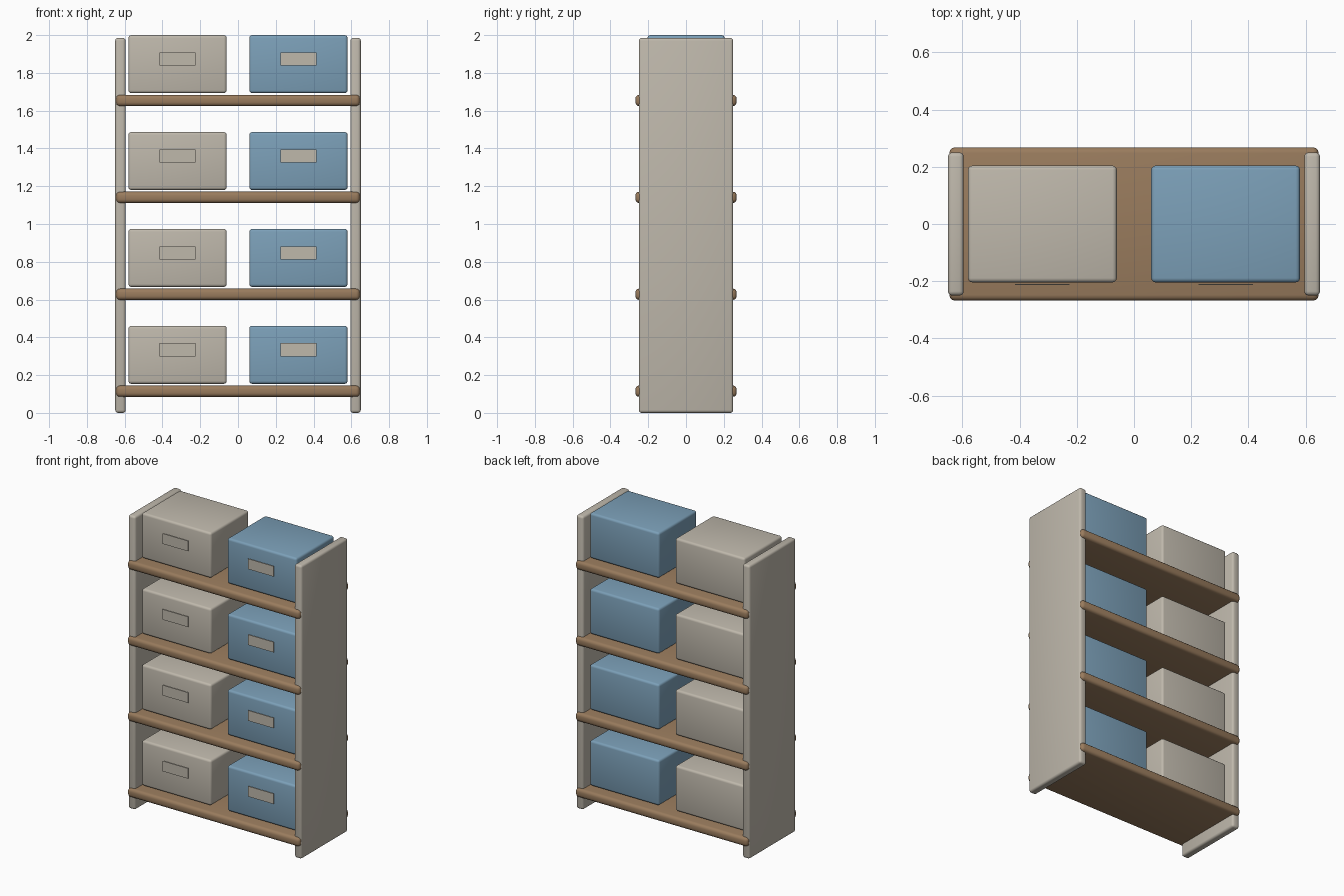
import bpy
import math

if "Cube" in bpy.data.objects:
    bpy.data.objects.remove(bpy.data.objects["Cube"])


def material(name, colour):
    mat = bpy.data.materials.new(name)
    mat.diffuse_color = (*colour, 1)
    mat.use_nodes = True
    mat.node_tree.nodes["Principled BSDF"].inputs["Base Color"].default_value = mat.diffuse_color
    return mat


greige = material("warm_grey", (0.52, 0.48, 0.41))
blue = material("dusty_blue", (0.20, 0.35, 0.48))
brown = material("wood_brown", (0.32, 0.20, 0.11))


def block(name, centre, size, mat, bevel=0.0, segments=3):
    """Box with rounded edges and smooth shading."""
    bpy.ops.mesh.primitive_cube_add(size=1, location=centre)
    obj = bpy.context.object
    obj.name = name
    obj.scale = size
    bpy.ops.object.transform_apply(location=False, rotation=False, scale=True)
    obj.data.materials.append(mat)
    if bevel:
        mod = obj.modifiers.new("rounded_edges", "BEVEL")
        mod.width = bevel
        mod.segments = segments
        bpy.ops.object.modifier_apply(modifier=mod.name)
        bpy.ops.object.shade_smooth_by_angle(angle=math.radians(35))
    return obj


# Upright side panels
for side, x in (("left", -0.6225), ("right", 0.6225)):
    block(f"{side}_panel", (x, 0, 0.9925), (0.055, 0.5, 1.985), greige, 0.015)

for level in range(4):
    z = 0.115 + level * 0.513

    # Shelf board passing through the panels
    block(f"shelf_{level + 1}", (0, 0, z), (1.29, 0.536, 0.06), brown, 0.02)

    # Storage boxes with a thin label plate in front
    for side, x, mat in (("left", -0.32, greige), ("right", 0.32, blue)):
        block(f"{side}_box_{level + 1}", (x, 0, z + 0.1925),
              (0.52, 0.408, 0.307), mat, 0.015)
        block(f"{side}_label_{level + 1}", (x, -0.2115, z + 0.219),
              (0.19, 0.004, 0.07), greige)
